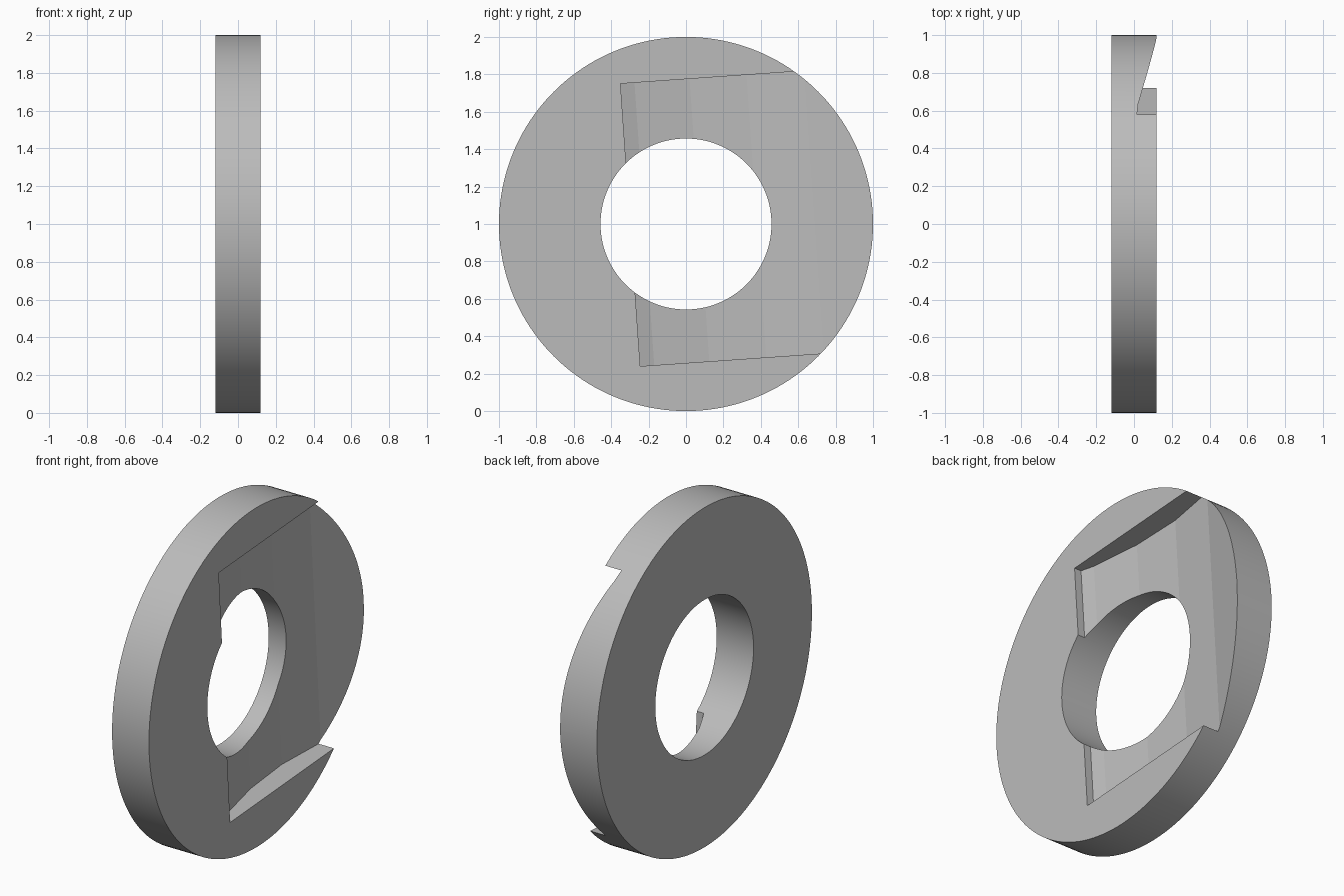
import bpy, bmesh
from math import radians, sin, cos

if "Cube" in bpy.data.objects:
    bpy.data.objects.remove(bpy.data.objects["Cube"])

HALF = 0.12        # half thickness of the disc
TILT = radians(4)  # slot turned slightly in the disc plane

steel = bpy.data.materials.new("light grey")
steel.use_nodes = True
grey = (0.5, 0.5, 0.5, 1)
steel.diffuse_color = grey
steel.node_tree.nodes["Principled BSDF"].inputs["Base Color"].default_value = grey


def disc(name, radius, depth):
    bpy.ops.mesh.primitive_cylinder_add(vertices=160, radius=radius, depth=depth,
                                        location=(0, 0, 1), rotation=(0, radians(90), 0))
    ob = bpy.context.object
    ob.name = name
    ob.data.materials.append(steel)
    return ob


def slot_cutter():
    # (distance along slot, depth below the right face): scooped floor in flat facets
    profile = [(0, -0.1), (0, 0.045), (0.075, 0.072), (0.37, 0.124),
               (0.675, 0.136), (0.985, 0.098), (1.295, 0), (1.6, -0.1)]
    bm = bmesh.new()
    verts = []
    for u, d in profile:
        verts.append(bm.verts.new((HALF - d,
                                   -0.2975 + u * cos(TILT) - 0.757 * sin(TILT),
                                   0.995 + u * sin(TILT) + 0.757 * cos(TILT))))
    face = bm.faces.new(verts)
    ext = bmesh.ops.extrude_face_region(bm, geom=[face])["geom"]
    bmesh.ops.translate(bm, verts=[g for g in ext if isinstance(g, bmesh.types.BMVert)],
                        vec=(0, 1.514 * sin(TILT), -1.514 * cos(TILT)))
    bmesh.ops.recalc_face_normals(bm, faces=bm.faces)
    me = bpy.data.meshes.new("slot_cutter")
    bm.to_mesh(me)
    me.materials.append(steel)
    ob = bpy.data.objects.new("slot_cutter", me)
    bpy.context.collection.objects.link(ob)
    return ob


# Washer body with centre hole and scooped slot
body = disc("washer_body", 1, 2 * HALF)
for cutter in (disc("hole_cutter", 0.457, 1), slot_cutter()):
    mod = body.modifiers.new(cutter.name, 'BOOLEAN')
    mod.operation = 'DIFFERENCE'
    mod.solver = 'EXACT'
    mod.object = cutter
    bpy.context.view_layer.objects.active = body
    bpy.ops.object.modifier_apply(modifier=mod.name)
    bpy.data.objects.remove(cutter)

# Smooth rims, crisp facets
bpy.ops.object.select_all(action='DESELECT')
body.select_set(True)
bpy.context.view_layer.objects.active = body
bpy.ops.object.shade_smooth_by_angle(angle=radians(5))
